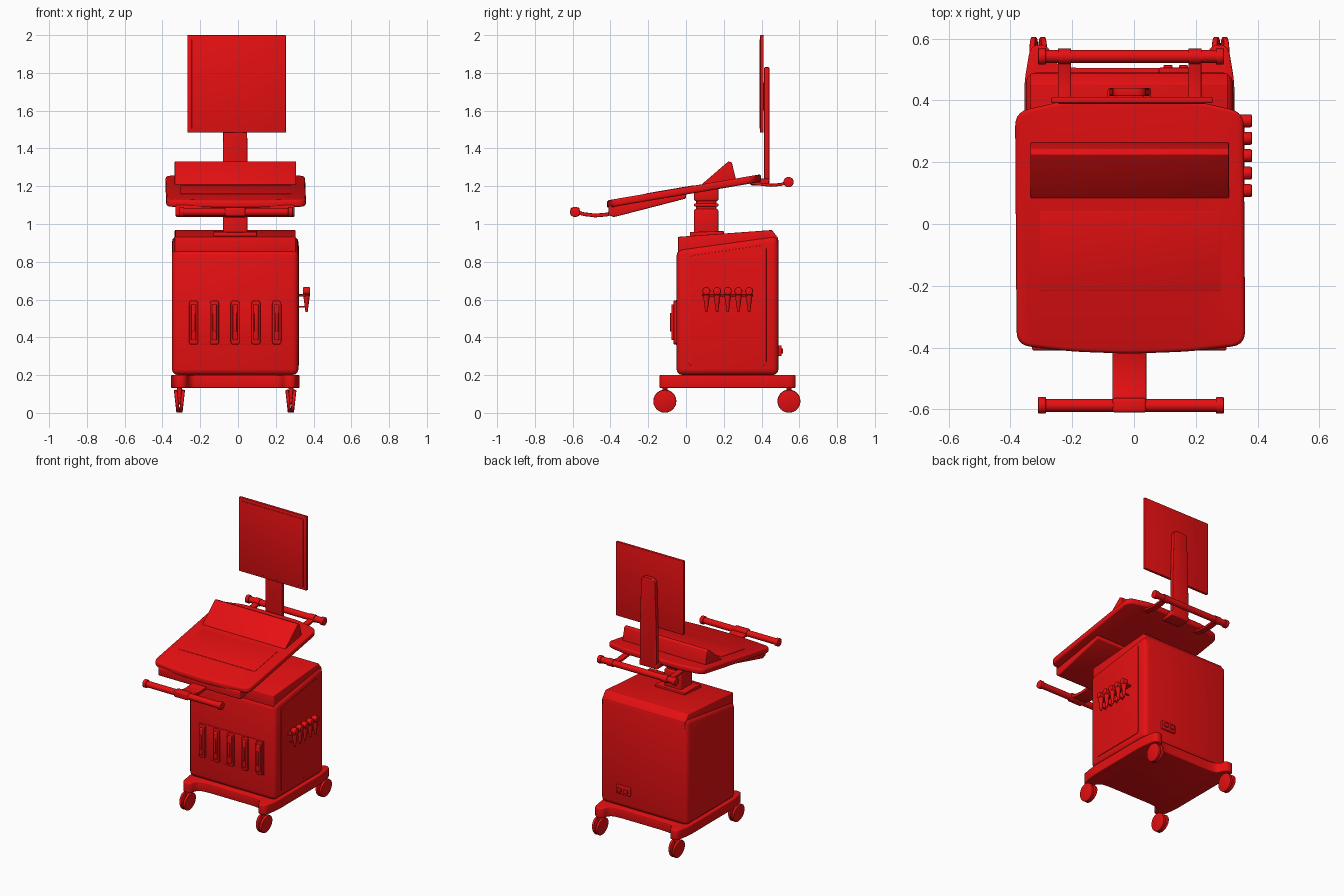
import bpy, bmesh
from math import pi, radians
from mathutils import Vector, Matrix

if "Cube" in bpy.data.objects:
    bpy.data.objects.remove(bpy.data.objects["Cube"])

RED = (0.8, 0.005, 0.006, 1)
red = bpy.data.materials.new("red")
red.use_nodes = True
red.diffuse_color = RED
red.node_tree.nodes["Principled BSDF"].inputs["Base Color"].default_value = RED
CX = -0.015  # the cart's middle line


def finish(name, bm, bevel=0, segments=3):
    bmesh.ops.recalc_face_normals(bm, faces=bm.faces)
    mesh = bpy.data.meshes.new(name)
    bm.to_mesh(mesh)
    bm.free()
    obj = bpy.data.objects.new(name, mesh)
    bpy.context.collection.objects.link(obj)
    mesh.materials.append(red)
    bpy.ops.object.select_all(action="DESELECT")
    obj.select_set(True)
    bpy.context.view_layer.objects.active = obj
    if bevel:
        mod = obj.modifiers.new("bevel", "BEVEL")
        mod.width, mod.segments = bevel, segments
        mod.limit_method, mod.angle_limit = "ANGLE", radians(35)
        bpy.ops.object.modifier_apply(modifier=mod.name)
    bpy.ops.object.shade_smooth_by_angle(angle=radians(35))
    return obj


def prism(name, pts, lo, hi, axis="x", bevel=0, shear=0):
    """Extrude a profile along an axis; shear lifts z as y grows."""
    place = {"x": lambda p, t: (t, p[0], p[1]),
             "y": lambda p, t: (p[0], t, p[1]),
             "z": lambda p, t: (p[0], p[1], t)}[axis]
    bm = bmesh.new()
    rings = [[bm.verts.new(place(p, t)) for p in pts] for t in (lo, hi)]
    bm.faces.new(rings[0])
    bm.faces.new(rings[1])
    for i in range(len(pts)):
        j = (i + 1) % len(pts)
        bm.faces.new((rings[0][i], rings[0][j], rings[1][j], rings[1][i]))
    for v in bm.verts:
        v.co.z += shear * v.co.y
    return finish(name, bm, bevel)


def box(name, x, y, z, bevel=0, shear=0):
    pts = [(x[0], y[0]), (x[1], y[0]), (x[1], y[1]), (x[0], y[1])]
    return prism(name, pts, *z, "z", bevel, shear)


def rounded(pts, r, steps=5):
    """Replace every corner of a polygon with a small curve."""
    out = []
    for i, p in enumerate(pts):
        p, a, b = Vector(p), Vector(pts[i - 1]), Vector(pts[(i + 1) % len(pts)])
        s = p + (a - p).normalized() * min(r, (a - p).length * 0.45)
        e = p + (b - p).normalized() * min(r, (b - p).length * 0.45)
        for k in range(steps + 1):
            t = k / steps
            out.append(tuple(s * (1 - t) ** 2 + p * 2 * t * (1 - t) + e * t * t))
    return out


def rod(name, a, b, r1, r2=None, sides=24, bevel=0):
    a, b = Vector(a), Vector(b)
    bm = bmesh.new()
    turn = (b - a).to_track_quat("Z", "Y").to_matrix().to_4x4()
    bmesh.ops.create_cone(bm, cap_ends=True, segments=sides, radius1=r1,
                          radius2=r1 if r2 is None else r2, depth=(b - a).length,
                          matrix=Matrix.Translation((a + b) / 2) @ turn)
    return finish(name, bm, bevel, 2)


def strap(name, x, path, thick):
    """Curved flat bar that follows a side path."""
    top = [(y, z + thick / 2) for y, z in path]
    low = [(y, z - thick / 2) for y, z in reversed(path)]
    return prism(name, top + low, *x, "x", 0.003)


# Base with four lobes
quarter = [(0.18, 0.285), (0.24, 0.295), (0.262, 0.36), (0.32, 0.36), (0.34, 0.24)]
outline = (quarter + [(x, -y) for x, y in reversed(quarter)]
           + [(-x, -y) for x, y in quarter] + [(-x, y) for x, y in reversed(quarter)])
prism("base", rounded([(x + CX, y + 0.22) for x, y in outline], 0.035),
      0.132, 0.2, "z", 0.006)

# Twin wheel casters
for side in (-1, 1):
    for y in (-0.112, 0.545):
        x = CX + side * 0.295
        rod("caster_stem", (x, y, 0.07), (x, y, 0.14), 0.013)
        rod("caster_axle", (x - 0.015, y, 0.064), (x + 0.015, y, 0.064), 0.02)
        for s in (-1, 1):
            rod("caster_wheel", (x + s * 0.005, y, 0.063),
                (x + s * 0.023, y, 0.063 - 0.002), 0.061, bevel=0.005)

# Cabinet, lid and side panel
prism("cabinet", [(-0.05, 0.2), (0.49, 0.2), (0.49, 0.94), (-0.05, 0.865)],
      -0.35, 0.32, "x", 0.032)
prism("lid", [(-0.042, 0.84), (-0.042, 0.932), (0.455, 0.968), (0.488, 0.925), (0.488, 0.88)],
      -0.335, 0.305, "x", 0.005)
prism("side_panel", rounded([(0.015, 0.25), (0.425, 0.25), (0.425, 0.89), (0.015, 0.83)], 0.02),
      0.315, 0.324, "x", 0.002)

# Front panel with five slots
box("front_panel", (-0.265, 0.235), (-0.053, -0.04), (0.36, 0.597), 0.001)
for i in range(5):
    x = CX + (i - 2) * 0.11
    loop = [(x - 0.024, 0.362), (x + 0.024, 0.362), (x + 0.024, 0.595), (x - 0.024, 0.595)]
    prism("slot_frame", rounded(loop, 0.018), -0.066, -0.045, "y", 0.004)
    box("slot_bar", (x - 0.013, x + 0.013), (-0.078, -0.05), (0.385, 0.575), 0.006)
    box("slot_latch", (x - 0.009, x + 0.009), (-0.084, -0.05), (0.43, 0.53), 0.004)

# Probe holders on the left side
box("holder_rail", (0.315, 0.358), (0.085, 0.355), (0.617, 0.629), 0.003)
for i in range(5):
    y = 0.108 + i * 0.0565
    rod("probe_head", (0.343, y, 0.645), (0.382, y, 0.645), 0.021, bevel=0.005)
    rod("probe_grip", (0.363, y, 0.535), (0.363, y, 0.625), 0.006, 0.018, 16)
    rod("probe_peg", (0.315, y, 0.562), (0.363, y, 0.562), 0.005, sides=12)

# Power socket on the back
box("socket", (0.08, 0.19), (0.48, 0.506), (0.3, 0.357), 0.005)
for x in (0.11, 0.16):
    box("socket_plug", (x - 0.015, x + 0.015), (0.5, 0.514), (0.315, 0.342), 0.003)

# Column with rings
box("column_plate", (-0.13, 0.1), (0.02, 0.2), (0.93, 0.957), 0.004, 0.03)
box("column", (-0.08, 0.05), (0.042, 0.172), (0.93, 1.08), 0.012)
box("column_neck", (-0.07, 0.04), (0.052, 0.162), (1.07, 1.2), 0.01)
box("column_ring", (-0.08, 0.05), (0.042, 0.172), (1.092, 1.108), 0.006)
box("column_top", (-0.08, 0.05), (0.042, 0.172), (1.12, 1.195), 0.012)

# Sloping console
SLOPE = 0.17
desk = [(-0.385, 0.362), (-0.38, -0.392), (-0.2, -0.413), (CX, -0.42), (0.175, -0.413),
        (0.36, -0.392), (0.355, 0.362), (0.2, 0.398), (-0.23, 0.398)]
prism("console", rounded(desk, 0.045), 1.156, 1.196, "z", 0.012, SLOPE)
box("key_plate", (-0.305, 0.28), (-0.215, 0.042), (1.19, 1.198), 0.001, SLOPE)
prism("console_tray", [(-0.41, 1.045), (-0.38, 1.037), (0.0, 1.135), (0.0, 1.17), (-0.41, 1.1)],
      -0.33, 0.3, "x", 0.008)
prism("console_hood", [(0.06, 1.19), (0.225, 1.332), (0.243, 1.325), (0.268, 1.22)],
      -0.335, 0.307, "x", 0.003)

# Handles at the front and back
for end, y, z in (("front", -0.587, 1.064), ("back", 0.543, 1.222)):
    rod(end + "_handle", (-0.3, y, z), (0.28, y, z), 0.021)
    for s in (-1, 1):
        rod(end + "_handle_cap", (-0.01 + s * 0.275, y, z), (-0.01 + s * 0.301, y, z),
            0.027, bevel=0.004)
strap("front_handle_arm", (-0.07, 0.04),
      [(-0.59, 1.066), (-0.54, 1.052), (-0.48, 1.045), (-0.42, 1.05), (-0.36, 1.07)], 0.02)
box("front_handle_grip", (-0.07, 0.04), (-0.611, -0.563), (1.041, 1.088), 0.01)
for x in (-0.225, 0.197):
    strap("back_handle_arm", (x - 0.021, x + 0.021),
          [(0.34, 1.218), (0.4, 1.21), (0.45, 1.205), (0.5, 1.209), (0.545, 1.222)], 0.016)
    rod("back_handle_clamp", (x - 0.021, 0.543, 1.222), (x + 0.021, 0.543, 1.222), 0.025)

# Screen and its stand
box("stand_foot", (-0.085, 0.055), (0.34, 0.44), (1.205, 1.24), 0.006)
stand = [(-0.08, 1.215), (0.05, 1.215), (0.05, 1.42), (0.038, 1.83), (-0.068, 1.83), (-0.08, 1.42)]
prism("stand", rounded(stand, 0.035), 0.414, 0.441, "y", 0.004)
box("screen", (-0.268, 0.254), (0.392, 0.411), (1.484, 2.0), 0.004)
box("screen_glass", (-0.245, 0.231), (0.389, 0.4), (1.505, 1.978), 0.001)
box("screen_mount", (-0.06, 0.03), (0.405, 0.42), (1.6, 1.75), 0.002)
